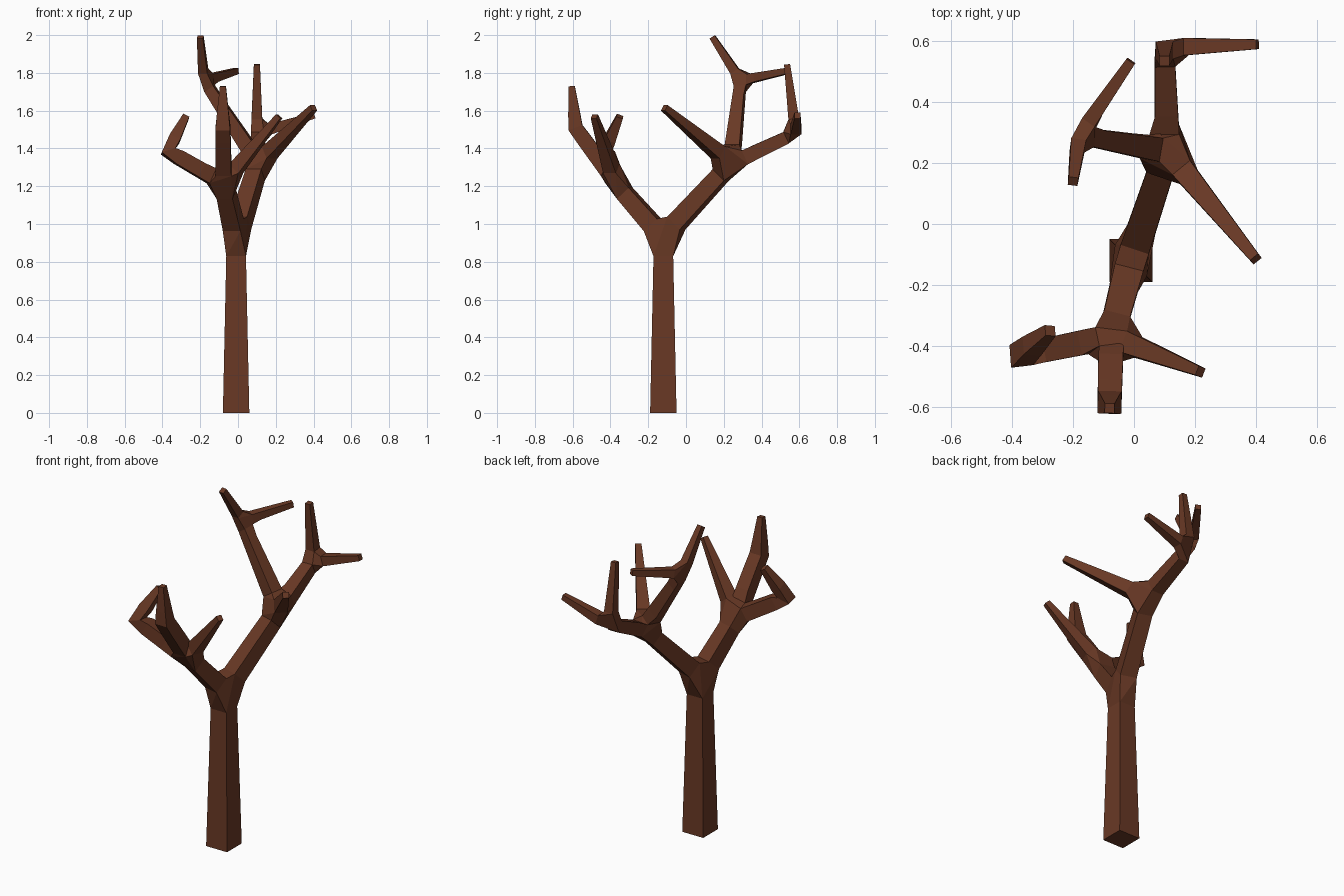
import bpy

if "Cube" in bpy.data.objects:
    bpy.data.objects.remove(bpy.data.objects["Cube"])

# Skeleton joints: name -> (parent, position, radius)
joints = {
    "base": (None, (-0.01, -0.12, 0.0), 0.07),
    "fork": ("base", (-0.01, -0.12, 0.93), 0.05),
    # near limb with three branches
    "near_fork": ("fork", (-0.075, -0.37, 1.215), 0.042),
    "near_bend": ("near_fork", (-0.08, -0.585, 1.51), 0.039),
    "near_tip": ("near_bend", (-0.08, -0.605, 1.73), 0.016),
    "left_bend": ("near_fork", (-0.37, -0.43, 1.385), 0.038),
    "left_tip": ("left_bend", (-0.275, -0.35, 1.57), 0.018),
    "right_tip": ("near_fork", (0.218, -0.485, 1.57), 0.016),
    # far limb with three branches
    "far_fork": ("fork", (0.11, 0.24, 1.32), 0.042),
    "long_tip": ("far_fork", (0.40, -0.115, 1.615), 0.017),
    "high_fork": ("far_fork", (-0.18, 0.29, 1.76), 0.027),
    "high_tip": ("high_fork", (-0.20, 0.14, 1.99), 0.016),
    "high_side_tip": ("high_fork", (-0.01, 0.535, 1.81), 0.016),
    "back_fork": ("far_fork", (0.10, 0.58, 1.48), 0.032),
    "back_tip": ("back_fork", (0.10, 0.535, 1.845), 0.016),
    "back_side_tip": ("back_fork", (0.405, 0.59, 1.575), 0.016),
}
names = list(joints)
edges = [(names.index(p), i) for i, (p, _, _) in enumerate(joints.values()) if p]

mesh = bpy.data.meshes.new("bare_tree")
mesh.from_pydata([j[1] for j in joints.values()], edges, [])
tree = bpy.data.objects.new("bare_tree", mesh)
bpy.context.collection.objects.link(tree)

# Square-section skin over the skeleton
skin = tree.modifiers.new("Skin", 'SKIN')
skin.branch_smoothing = 0
skin.use_smooth_shade = False
for i, (_, _, r) in enumerate(joints.values()):
    sv = mesh.skin_vertices[0].data[i]
    sv.radius = (r, r)
    sv.use_root = i == 0

# Bark
bark = bpy.data.materials.new("bark")
bark.diffuse_color = (0.14, 0.04, 0.018, 1)
bark.use_nodes = True
bark.node_tree.nodes["Principled BSDF"].inputs["Base Color"].default_value = bark.diffuse_color
mesh.materials.append(bark)
